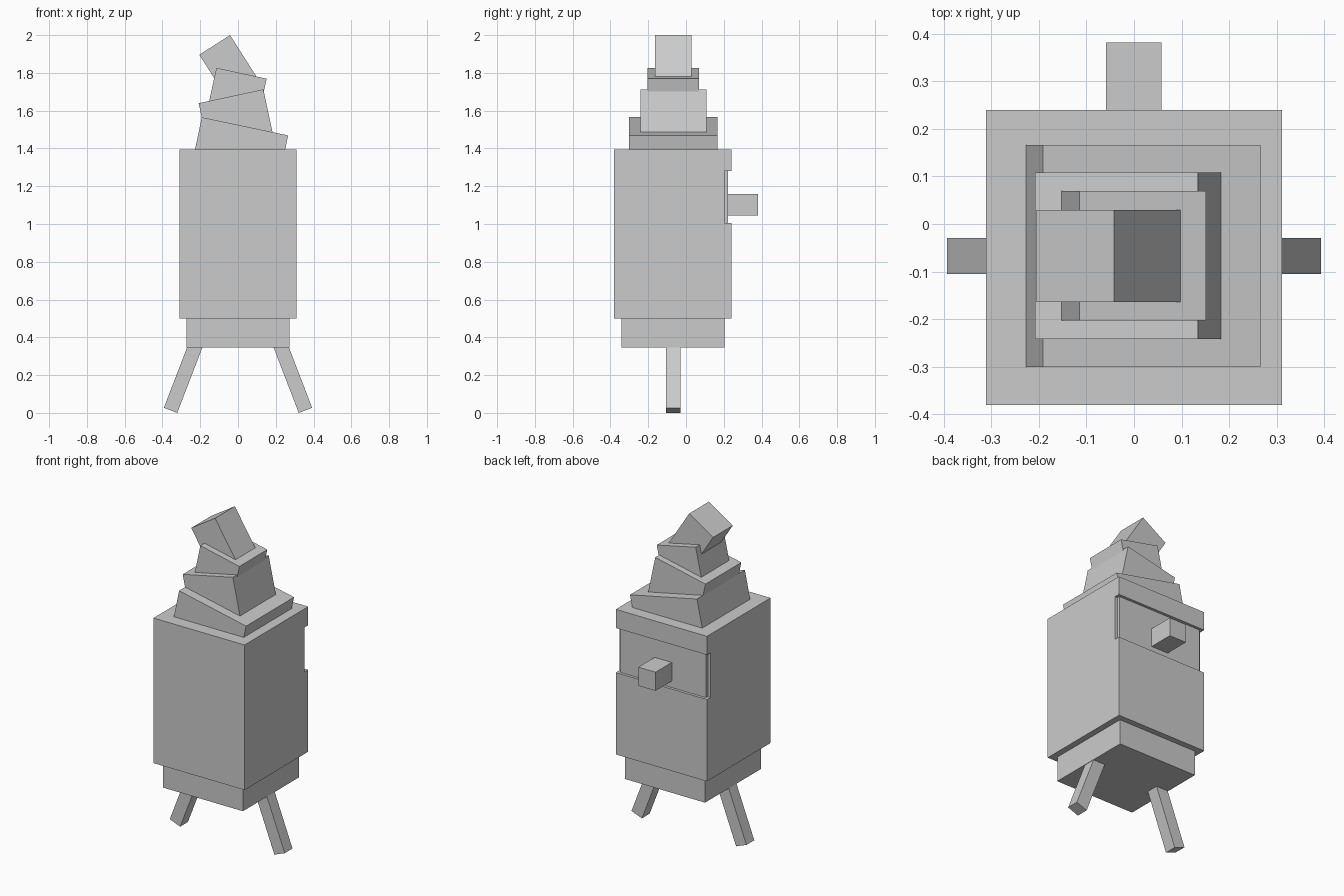
import bpy, bmesh
from math import radians
from mathutils import Matrix, Vector

if "Cube" in bpy.data.objects:
    bpy.data.objects.remove(bpy.data.objects["Cube"])


def finish(name, bm):
    bmesh.ops.recalc_face_normals(bm, faces=bm.faces)
    mesh = bpy.data.meshes.new(name)
    bm.to_mesh(mesh)
    bm.free()
    obj = bpy.data.objects.new(name, mesh)
    bpy.context.collection.objects.link(obj)
    return obj


def block(name, x, y, z):
    """Axis-aligned box from three (min, max) ranges."""
    bm = bmesh.new()
    size = [b - a for a, b in (x, y, z)]
    mid = [(a + b) / 2 for a, b in (x, y, z)]
    bmesh.ops.create_cube(bm, size=1, matrix=Matrix.Translation(mid) @ Matrix.Diagonal((*size, 1)))
    return finish(name, bm)


def tilted(name, end, width, depth, length, angle):
    """Box reaching `length` along its local z from the centre of one end face, leaning about y."""
    bm = bmesh.new()
    m = (Matrix.Translation(end) @ Matrix.Rotation(radians(angle), 4, 'Y')
         @ Matrix.Translation((0, 0, length / 2))
         @ Matrix.Diagonal((width, depth, abs(length), 1)))
    bmesh.ops.create_cube(bm, size=1, matrix=m)
    return finish(name, bm)


# Head: side profile with the face slot, extruded across the width
bm = bmesh.new()
profile = [(-0.38, 0.5), (0.24, 0.5), (0.24, 1.005), (0.205, 1.005),
           (0.205, 1.28), (0.24, 1.28), (0.24, 1.395), (-0.38, 1.395)]
face = bm.faces.new([bm.verts.new((-0.311, y, z)) for y, z in profile])
side = bmesh.ops.extrude_face_region(bm, geom=[face])["geom"]
bmesh.ops.translate(bm, vec=Vector((0.622, 0, 0)),
                    verts=[v for v in side if isinstance(v, bmesh.types.BMVert)])
finish("head", bm)

# Base under the head, face panel in the slot, and nose
block("base", (-0.273, 0.273), (-0.342, 0.204), (0.345, 0.52))
block("face_panel", (-0.292, 0.292), (0.19, 0.223), (1.005, 1.28))
block("nose", (-0.059, 0.058), (0.2, 0.381), (1.045, 1.16))

# Splayed legs
for side_name, s in (("left", -1), ("right", 1)):
    tilted(side_name + "_leg", (s * 0.357, -0.067, 0.0135), 0.076, 0.076, 0.42, -s * 21)

# Crooked hat: stacked blocks, each hung from the centre of its top face
hat = [
    (0.037, 1.517, 0.467, 0.22, 11.9),
    (-0.037, 1.676, 0.350, 0.25, -12.1),
    (0.0185, 1.798, 0.272, 0.20, 12.2),
    (-0.1235, 1.948, 0.193, 0.28, -32.5),
]
for i, (x, z, width, drop, angle) in enumerate(hat, 1):
    tilted(f"hat_tier_{i}", (x, -0.067, z), width, width, -drop, angle)
